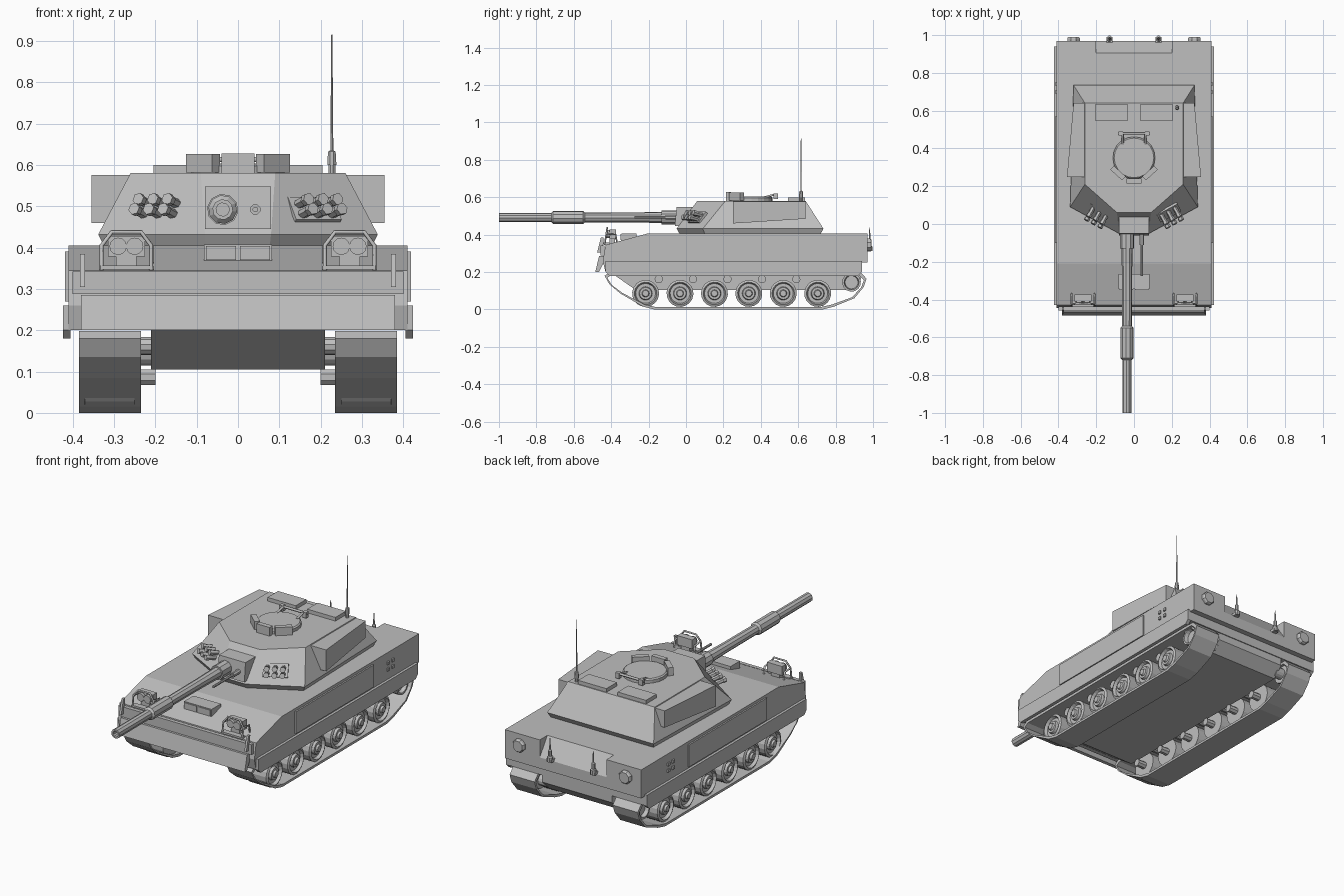
import bpy, bmesh, math
from mathutils import Vector, Euler

if "Cube" in bpy.data.objects:
    bpy.data.objects.remove(bpy.data.objects["Cube"])

grey = bpy.data.materials.new("armour grey")
grey.diffuse_color = (0.52, 0.52, 0.52, 1)
grey.use_nodes = True
grey.node_tree.nodes["Principled BSDF"].inputs["Base Color"].default_value = grey.diffuse_color


def finish(name, bm):
    bmesh.ops.remove_doubles(bm, verts=bm.verts[:], dist=1e-5)
    bmesh.ops.recalc_face_normals(bm, faces=bm.faces[:])
    me = bpy.data.meshes.new(name)
    bm.to_mesh(me)
    bm.free()
    me.materials.append(grey)
    ob = bpy.data.objects.new(name, me)
    bpy.context.collection.objects.link(ob)
    return ob


def loft(name, rings, cyclic=False):
    """Bridge equal-length rings of points; cap the ends unless cyclic."""
    bm = bmesh.new()
    vs = [[bm.verts.new(p) for p in r] for r in rings]
    n = len(rings[0])
    pairs = list(zip(vs, vs[1:])) + ([(vs[-1], vs[0])] if cyclic else [])
    for a, b in pairs:
        for i in range(n):
            j = (i + 1) % n
            bm.faces.new((a[i], a[j], b[j], b[i]))
    if not cyclic:
        bm.faces.new(vs[0])
        bm.faces.new(vs[-1])
    return finish(name, bm)


def prism(name, profile, x0, x1):
    return loft(name, [[(x, y, z) for y, z in profile] for x in (x0, x1)])


def box(name, c, size, rot=(0, 0, 0)):
    m = Euler(rot).to_matrix()
    h = Vector(size) / 2
    ring = [(-1, -1), (1, -1), (1, 1), (-1, 1)]
    return loft(name, [[Vector(c) + m @ Vector((a * h.x, b * h.y, k * h.z)) for a, b in ring]
                       for k in (-1, 1)])


def lathe(name, origin, axis, rings, sides=12):
    """Rings of (distance along axis, radius)."""
    d = Vector(axis).normalized()
    u = d.orthogonal().normalized()
    v = d.cross(u)
    ang = [2 * math.pi * (i + .5) / sides for i in range(sides)]
    return loft(name, [[Vector(origin) + d * t + (u * math.cos(a) + v * math.sin(a)) * r
                        for a in ang] for t, r in rings])


def rod(name, pts, r):
    cu = bpy.data.curves.new(name, 'CURVE')
    cu.dimensions = '3D'
    cu.bevel_depth = r
    cu.bevel_resolution = 1
    cu.use_fill_caps = True
    sp = cu.splines.new('POLY')
    sp.points.add(len(pts) - 1)
    for p, q in zip(sp.points, pts):
        p.co = (*q, 1)
    cu.materials.append(grey)
    bpy.context.collection.objects.link(bpy.data.objects.new(name, cu))


# Upper hull, lofted across x, with a sloped notch in the middle of the rear
front = [(-.43, .2), (-.445, .26), (-.43, .345), (-.21, .405), (.905, .405)]
wing = front + [(.97, .405), (.97, .31), (.97, .25), (.94, .25), (.94, .2)]
mid = front + [(.9375, .3575), (.97, .31), (.97, .25), (.94, .25), (.94, .2)]
loft("upper_hull", [[(x, y, z) for y, z in p] for x, p in
                    ((-.41, wing), (-.2, wing), (-.2, mid), (.2, mid), (.2, wing), (.41, wing))])
# Lower hull
prism("lower_hull", [(-.42, .21), (-.27, .105), (.88, .105), (.935, .16), (.935, .21)], -.21, .21)
# Front bar
prism("front_bar", [(-.44, .285), (-.465, .285), (-.485, .2), (-.465, .2), (-.44, .25)], -.38, .38)
box("front_lip", (0, -.447, .315), (.80, .02, .055))
# Glacis box with a split lid
box("glacis_box", (0, -.305, .385), (.165, .08, .045))
for x in (-.041, .041):
    box("glacis_box_cover", (x, -.347, .387), (.072, .006, .033))

# Running gear
outer = [(-.17, 0), (.73, 0), (.79, .015), (.9, .06), (.95, .12), (.965, .165), (.935, .198),
         (-.41, .198), (-.435, .18), (-.41, .135), (-.35, .085), (-.23, .015)]
inner = [(.27 + (y - .27) * .98, .1 + (z - .1) * .87) for y, z in outer]
for s in (-1, 1):
    loft("track", [[(s * x, y, z) for y, z in p] for x, p in
                   ((.235, outer), (.385, outer), (.385, inner), (.235, inner))], cyclic=True)
    for i in range(6):
        y = -.216 + .184 * i
        lathe("road_wheel", (s * .25, y, .086), (s, 0, 0),
              [(0, .072), (.12, .072), (.126, .06), (.11, .053), (.11, .036),
               (.124, .032), (.124, .02), (.134, .016)], 18)
        lathe("wheel_axle", (s * .2, y, .086), (s, 0, 0), [(0, .02), (.06, .02)], 8)
        if i < 5:
            lathe("return_roller", (s * .2, y + .07, .162), (s, 0, 0), [(0, .022), (.13, .022)], 10)
    lathe("drive_sprocket", (s * .2, .885, .145), (s, 0, 0),
          [(0, .03), (.05, .03), (.05, .05), (.17, .05), (.17, .04), (.15, .035)], 14)
    # Side skirt, side panel and latches
    prism("side_skirt", [(-.43, .26), (-.43, .2), (-.41, .18), (.92, .18), (.94, .2), (.94, .26)],
          s * .405, s * .424)
    box("side_panel", (s * .412, .235, .33), (.012, .67, .12))
    for y, z in ((.70, .35), (.74, .35), (.70, .315), (.74, .315)):
        box("side_latch", (s * .412, y, z), (.012, .016, .016))
    # Front hooks
    prism("front_hook", [(-.44, .385), (-.455, .385), (-.475, .305), (-.445, .305)],
          s * .37, s * .382)
    # Headlight cluster with guard
    hx = s * .27
    box("headlight_body", (hx, -.392, .403), (.09, .035, .05))
    box("headlight_stand", (hx, -.395, .37), (.05, .03, .04))
    for dx in (-.02, .02):
        lathe("headlight", (hx + dx, -.40, .403), (0, -1, 0), [(0, .021), (.025, .021)], 12)
    arch = [(-.06, .345), (-.06, .405), (-.035, .438), (.035, .438), (.06, .405), (.06, .345)]
    rod("headlight_guard", [(hx + x, -.435 + (z - .345) * .15, z) for x, z in arch], .005)
    for k in (-1, 1):
        rod("headlight_brace", [(hx + k * .06, -.425, .405), (hx + k * .06, -.375, .40),
                                (hx + k * .06, -.37, .36)], .005)
    box("headlight_foot", (hx, -.425, .352), (.125, .03, .01))
    # Rear lamp and rear marker post
    lathe("rear_lamp", (s * .32, .965, .345), (0, 1, 0), [(0, .036), (.018, .036), (.026, .03)], 8)
    lathe("rear_post", (s * .13, .982, .312), (0, 0, 1),
          [(0, .016), (.025, .016), (.03, .01), (.06, .01), (.065, .005), (.125, .002)], 8)
    box("rear_post_foot", (s * .13, .975, .317), (.03, .03, .015))

# Turret shell
low = [(-.08, -.05), (.08, -.05), (.338, .09), (.32, .735), (-.32, .735), (-.338, .09)]
top = [(-.09, .06), (.09, .06), (.26, .21), (.26, .64), (-.26, .64), (-.26, .21)]
base = [(x * .96, .35 + (y - .35) * .96) for x, y in low]
loft("turret", [[(x, y, z) for x, y in p] for p, z in ((base, .404), (low, .432), (top, .58))])
# Mantlet, gun and coaxial gun
prism("mantlet", [(-.06, .445), (-.05, .548), (.05, .548), (.05, .445)], -.08, .08)
lathe("gun_barrel", (-.037, -.04, .492), (0, -1, 0),
      [(0, .038), (.09, .038), (.09, .03), (.24, .027), (.50, .026), (.51, .035), (.67, .035),
       (.68, .025), (.96, .025), (.96, .016), (.90, .016)], 10)
lathe("coaxial_gun", (.042, -.04, .492), (0, -1, 0),
      [(0, .013), (.07, .013), (.07, .007), (.235, .007)], 8)

for s in (-1, 1):
    # Turret side bin
    loft("side_bin", [[(s * a, y, z) for a, z in ((.24, lo), (w, lo), (w, .576), (.24, .576))]
                      for y, w, lo in ((.25, .355, .46), (.64, .32, .485))])
    # Smoke launchers on the cheeks
    mid_pt = Vector((s * .183, .062, .491))
    along = Vector((s * .876, .48, 0))
    up = Vector((-s * .36, .66, .83)).normalized()
    out = Vector((s * .48, -.876, .25)).normalized()
    box("launcher_plate", mid_pt, (.125, .014, .07), (math.radians(-38), 0, s * math.radians(28.7)))
    for row in (-.016, .016):
        for col in (-.04, 0, .04):
            lathe("smoke_launcher", mid_pt + along * col + up * row, out,
                  [(0, .012), (.045, .012), (.045, .015), (.062, .015)], 6)
    # Rear roof plates
    box("roof_plate", (s * .119, .59, .589), (.17, .09, .022))
    # Angled periscopes
    box("side_periscope", (s * .085, .27, .604), (.085, .028, .044), (0, 0, s * math.radians(42)))
    rod("rail_leg", [(s * .06, .42, .60), (s * .06, .475, .615)], .006)
    box("rail_block", (s * .07, .48, .606), (.022, .022, .03))

# Cupola, front periscope and rear rail
lathe("cupola", (0, .35, .575), (0, 0, 1), [(0, .112), (.022, .112), (.028, .105)], 20)
box("front_periscope", (0, .228, .603), (.08, .026, .048))
rod("cupola_rail", [(-.085, .48, .613), (.085, .48, .613)], .007)
# Antenna
lathe("antenna", (.227, .615, .575), (0, 0, 1),
      [(0, .009), (.025, .009), (.025, .012), (.057, .010), (.06, .004), (.34, .0015)], 8)
